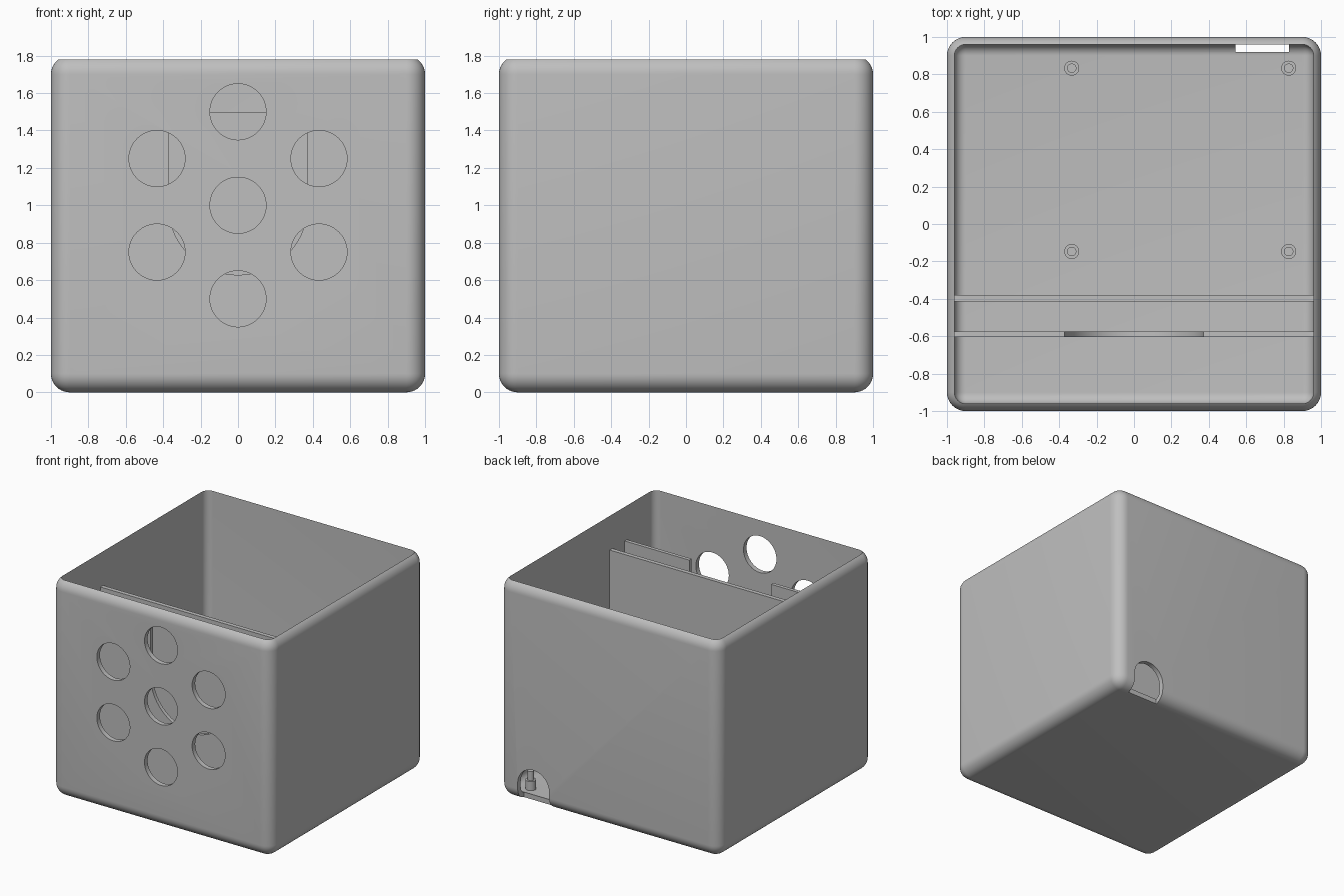
import bpy, bmesh, math

if "Cube" in bpy.data.objects:
    bpy.data.objects.remove(bpy.data.objects["Cube"])

grey = bpy.data.materials.new("light_grey_plastic")
grey.use_nodes = True
colour = (0.52, 0.52, 0.52, 1)
grey.diffuse_color = colour
grey.node_tree.nodes["Principled BSDF"].inputs["Base Color"].default_value = colour

WALL = 0.04
HEIGHT = 1.8
RADIUS = 0.1


def finish(name, bm):
    bmesh.ops.recalc_face_normals(bm, faces=bm.faces)
    mesh = bpy.data.meshes.new(name)
    bm.to_mesh(mesh)
    bm.free()
    mesh.materials.append(grey)
    obj = bpy.data.objects.new(name, mesh)
    bpy.context.collection.objects.link(obj)
    return obj


def select(obj):
    bpy.ops.object.select_all(action='DESELECT')
    obj.select_set(True)
    bpy.context.view_layer.objects.active = obj


def rounded_block(name, half, bottom, top, radius):
    """Block with rounded uprights and rounded lower edges."""
    bm = bmesh.new()
    bmesh.ops.create_cube(bm, size=2)
    for v in bm.verts:
        v.co = (v.co.x * half, v.co.y * half, top if v.co.z > 0 else bottom)
    edges = [e for e in bm.edges if min(v.co.z for v in e.verts) < top]
    bmesh.ops.bevel(bm, geom=edges, offset=radius, segments=10, profile=0.5,
                    affect='EDGES', clamp_overlap=True)
    return finish(name, bm)


def plate(name, outline, y_front, y_back):
    """Outline in x and z, extruded along y."""
    bm = bmesh.new()
    face = bm.faces.new([bm.verts.new((x, y_front, z)) for x, z in outline])
    moved = bmesh.ops.extrude_face_region(bm, geom=[face])["geom"]
    bmesh.ops.translate(bm, vec=(0, y_back - y_front, 0),
                        verts=[v for v in moved if isinstance(v, bmesh.types.BMVert)])
    return finish(name, bm)


def arc(cx, cz, r, start, end, steps):
    angles = [math.radians(start + (end - start) * i / steps) for i in range(steps + 1)]
    return [(cx + r * math.cos(a), cz + r * math.sin(a)) for a in angles]


def cut(target, cutter):
    cutter.hide_render = True
    mod = target.modifiers.new("cut", 'BOOLEAN')
    mod.operation = 'DIFFERENCE'
    mod.solver = 'EXACT'
    mod.object = cutter
    select(target)
    bpy.ops.object.modifier_apply(modifier=mod.name)
    bpy.data.objects.remove(cutter)


def smooth(obj):
    select(obj)
    bpy.ops.object.shade_smooth_by_angle(angle=math.radians(30))


# Open box shell
box = rounded_block("box_shell", 1, 0, HEIGHT, RADIUS)
cut(box, rounded_block("cavity", 1 - WALL, WALL, HEIGHT + 0.3, RADIUS - WALL))

# Seven round openings in the front wall: one in the middle, six around it
centres = [(0, 1)] + arc(0, 1, 0.5, 30, 330, 5)
for cx, cz in centres:
    cut(box, plate("hole", arc(cx, cz, 0.15, 0, 360, 48)[:-1], -1.1, -0.9))

# Arched cable opening through the back wall and floor edge
cable = arc(0.687, 0.147, 0.143, 0, 180, 24) + [(0.544, -0.1), (0.83, -0.1)]
cut(box, plate("cable_opening", cable, 0.92, 1.1))
smooth(box)

# Full divider and the notched divider in front of it
SIDE, LOW, TOP = 0.965, 0.03, 1.5
plate("full_divider", [(-SIDE, LOW), (SIDE, LOW), (SIDE, TOP), (-SIDE, TOP)], -0.415, -0.38)
notch = arc(0, 1, 0.372, 0, -180, 48)
outline = [(-SIDE, TOP), (-SIDE, LOW), (SIDE, LOW), (SIDE, TOP), (0.372, TOP)]
smooth(plate("notched_divider", outline + notch + [(-0.372, TOP)], -0.605, -0.575))

# Four stepped mounting posts: wide base with a thin pin
for x in (-0.333, 0.827):
    for y in (-0.147, 0.833):
        bm = bmesh.new()
        bottom = bmesh.ops.create_circle(bm, cap_ends=True, segments=32, radius=0.04)["verts"]
        for v in bottom:
            v.co.z = WALL - 0.01
        face = bm.faces[:][0]
        for radius, z in ((0.04, 0.115), (0.025, 0.115), (0.025, 0.19)):
            new = bmesh.ops.extrude_face_region(bm, geom=[face], use_keep_orig=True)["geom"]
            face = next(g for g in new if isinstance(g, bmesh.types.BMFace))
            for v in face.verts:
                scale = radius / math.hypot(v.co.x, v.co.y)
                v.co = (v.co.x * scale, v.co.y * scale, z)
        # Drop the hidden discs left between the steps
        level = (WALL - 0.01, 0.19)
        inner = [f for f in bm.faces if len(f.verts) > 4
                 and all(abs(f.calc_center_median().z - z) > 0.001 for z in level)]
        bmesh.ops.delete(bm, geom=inner, context='FACES_ONLY')
        bmesh.ops.translate(bm, vec=(x, y, 0), verts=bm.verts)
        smooth(finish("mounting_post", bm))
